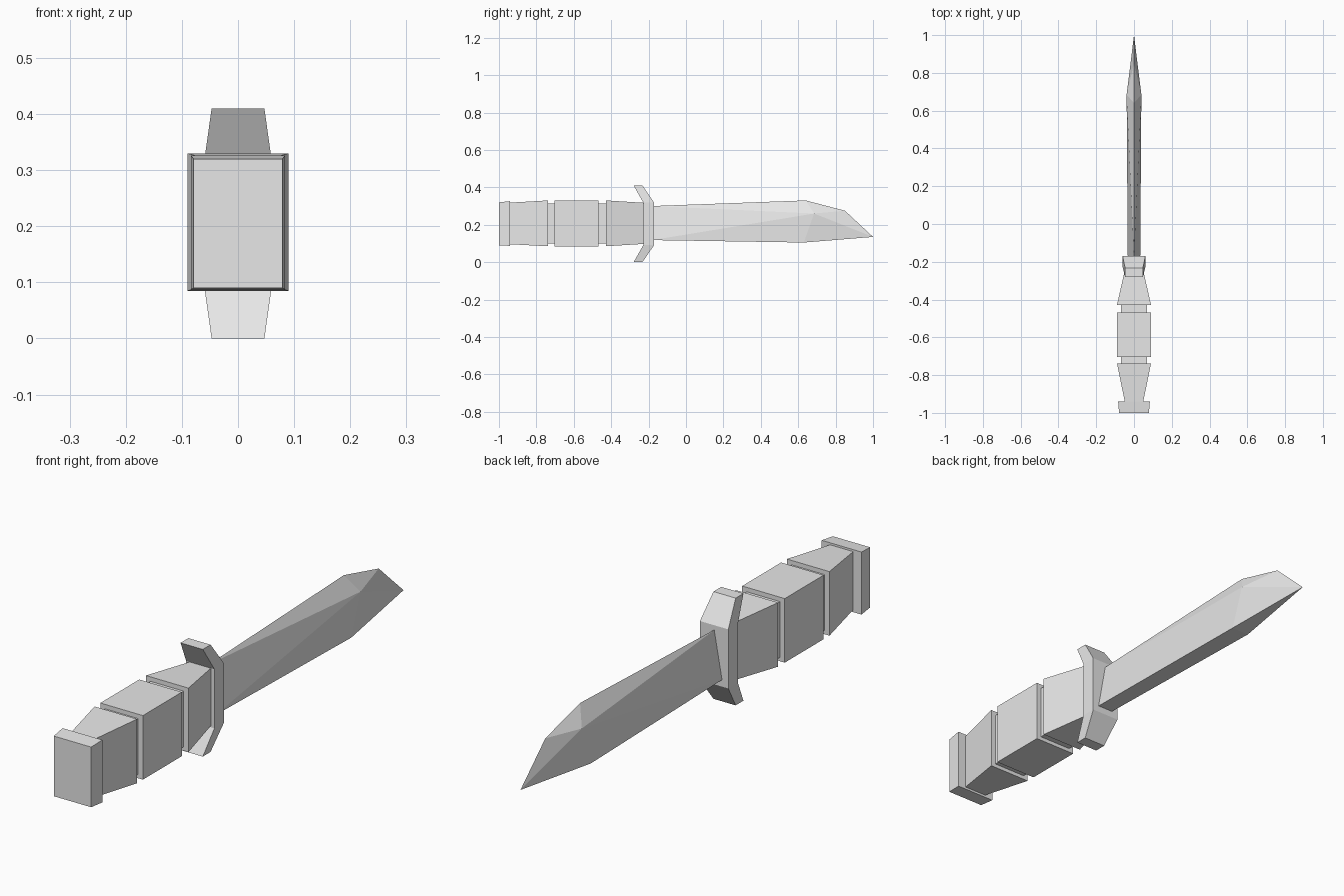
import bpy, bmesh

cube = bpy.data.objects.get("Cube")
if cube:
    bpy.data.objects.remove(cube, do_unlink=True)

GREY = (0.8, 0.8, 0.8, 1.0)
grey = bpy.data.materials.new("plain_grey")
grey.use_nodes = True
grey.diffuse_color = GREY
grey.node_tree.nodes["Principled BSDF"].inputs["Base Color"].default_value = GREY


def finish(name, bm):
    bmesh.ops.recalc_face_normals(bm, faces=bm.faces)
    mesh = bpy.data.meshes.new(name)
    bm.to_mesh(mesh)
    bm.free()
    mesh.materials.append(grey)
    obj = bpy.data.objects.new(name, mesh)
    bpy.context.collection.objects.link(obj)


def loft(name, sections):
    """Box through four-sided sections (y, half width, bottom z, top z)."""
    bm = bmesh.new()
    rings = [[bm.verts.new(p) for p in ((-w, y, lo), (w, y, lo), (w, y, hi), (-w, y, hi))]
             for y, w, lo, hi in sections]
    for a, b in zip(rings, rings[1:]):
        for i in range(4):
            j = (i + 1) % 4
            bm.faces.new((a[i], a[j], b[j], b[i]))
    bm.faces.new(rings[0])
    bm.faces.new(rings[-1])
    finish(name, bm)


# Handle: pommel, three grip blocks and the thin core showing in the grooves
loft("pommel", [(-1.0, 0.079, 0.09, 0.32), (-0.94, 0.084, 0.087, 0.326)])
loft("rear_grip", [(-0.945, 0.048, 0.096, 0.318), (-0.738, 0.09, 0.085, 0.33)])
loft("middle_grip", [(-0.703, 0.09, 0.085, 0.33), (-0.468, 0.09, 0.085, 0.33)])
loft("front_grip", [(-0.428, 0.09, 0.085, 0.33), (-0.22, 0.043, 0.098, 0.317)])
for name, y in (("rear_groove", -0.72), ("front_groove", -0.448)):
    loft(name, [(y - 0.022, 0.07, 0.1, 0.313), (y + 0.022, 0.07, 0.1, 0.313)])

# Guard: straight middle with both ends swept back towards the handle
bm = bmesh.new()
levels = [(0.0, 0.047, -0.28, -0.233), (0.092, 0.06, -0.228, -0.17),
          (0.318, 0.06, -0.228, -0.17), (0.41, 0.047, -0.28, -0.233)]
rings = [[bm.verts.new(p) for p in ((-w, a, z), (w, a, z), (w, b, z), (-w, b, z))]
         for z, w, a, b in levels]
for lower, upper in zip(rings, rings[1:]):
    for i in range(4):
        j = (i + 1) % 4
        bm.faces.new((lower[i], lower[j], upper[j], upper[i]))
bm.faces.new(rings[0])
bm.faces.new(rings[-1])
finish("guard", bm)

# Blade: sharp spine line on the centre, flat underside, one facet point per side
bm = bmesh.new()
spine = [bm.verts.new((0, y, z)) for y, z in ((-0.18, 0.3), (0.64, 0.33), (0.85, 0.275))]
tip = bm.verts.new((0, 1.0, 0.135))
sides = []
for s in (-1, 1):
    heel = bm.verts.new((s * 0.033, -0.18, 0.118))
    belly = bm.verts.new((s * 0.038, 0.63, 0.105))
    peak = bm.verts.new((s * 0.039, 0.685, 0.26))
    rim = [heel, spine[0], spine[1], spine[2], tip, belly]
    for a, b in zip(rim, rim[1:] + rim[:1]):
        bm.faces.new((a, b, peak))
    sides.append((heel, belly))
(heel_r, belly_r), (heel_l, belly_l) = sides
bm.faces.new((heel_r, heel_l, belly_l, belly_r))
bm.faces.new((belly_r, belly_l, tip))
bm.faces.new((heel_r, heel_l, spine[0]))
finish("blade", bm)
